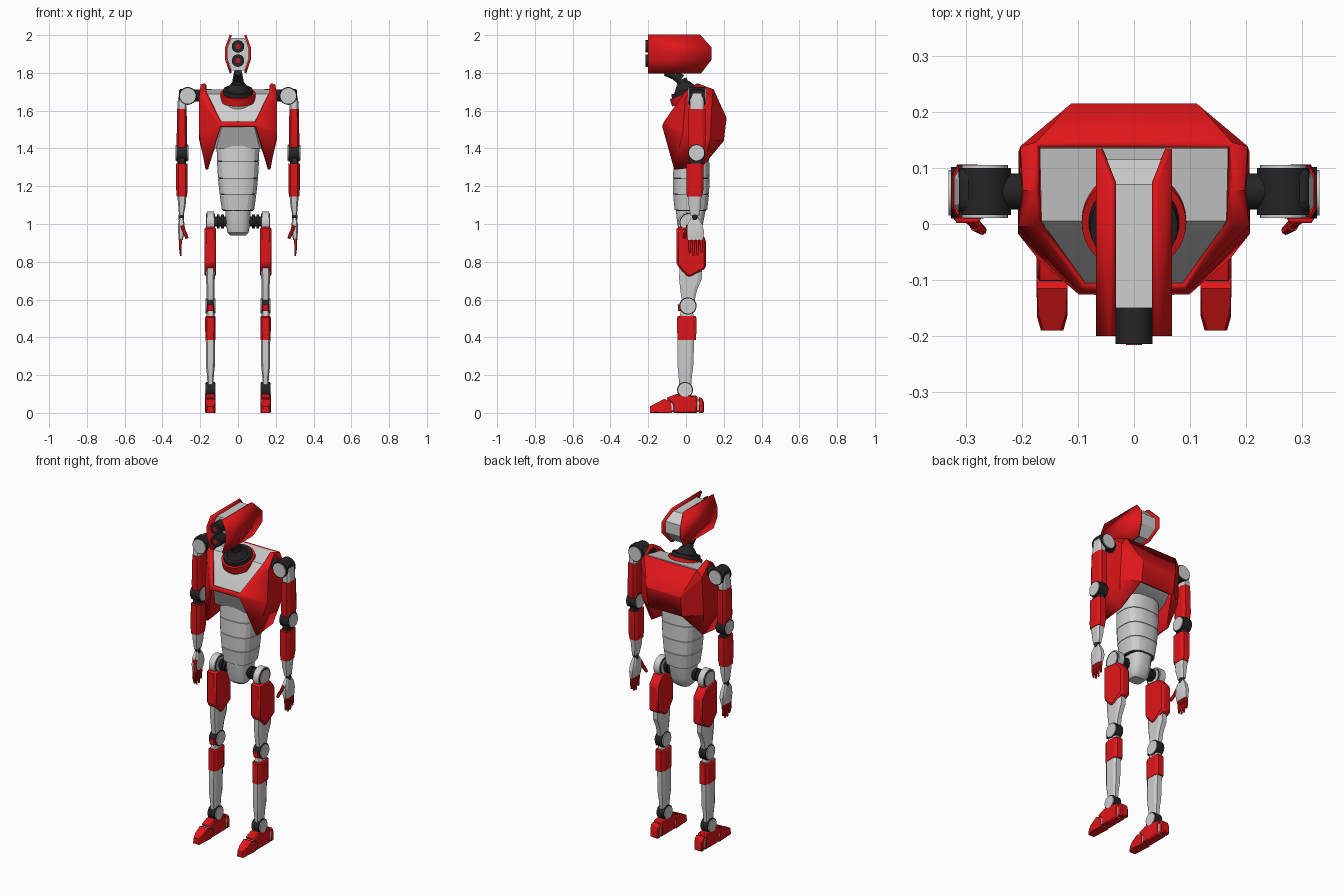
import bpy, bmesh, math
from mathutils import Vector, Matrix

if "Cube" in bpy.data.objects:
    bpy.data.objects.remove(bpy.data.objects["Cube"])


def material(name, r, g, b):
    m = bpy.data.materials.new(name)
    m.diffuse_color = (r, g, b, 1)
    m.use_nodes = True
    m.node_tree.nodes["Principled BSDF"].inputs["Base Color"].default_value = m.diffuse_color
    return m


RED = material("red", 0.74, 0.008, 0.01)
WHITE = material("light_grey", 0.62, 0.62, 0.62)
BLACK = material("black", 0.018, 0.018, 0.02)
LENS = material("lens_red", 0.5, 0.01, 0.015)


def finish(bm, name, mat, mirror=False, bevel=0, thick=0, smooth=30):
    bmesh.ops.recalc_face_normals(bm, faces=bm.faces[:])
    me = bpy.data.meshes.new(name)
    bm.to_mesh(me)
    bm.free()
    me.materials.append(mat)
    for p in me.polygons:
        p.use_smooth = True
    me.set_sharp_from_angle(angle=math.radians(smooth))
    ob = bpy.data.objects.new(name, me)
    bpy.context.collection.objects.link(ob)
    if mirror:
        ob.modifiers.new("mirror", 'MIRROR').merge_threshold = 0.0005
    if thick:
        s = ob.modifiers.new("thickness", 'SOLIDIFY')
        s.thickness, s.offset = thick, 0
    if bevel:
        b = ob.modifiers.new("bevel", 'BEVEL')
        b.width, b.segments, b.limit_method = bevel, 1, 'ANGLE'
    return ob


def loft(name, mat, secs, n=8, p=4, mirror=True, smooth=20):
    """Rounded-box rings (x, y, z, half_x, half_y) joined upward."""
    bm = bmesh.new()
    k = math.cos(math.pi / n) ** (2 / p)
    rings = []
    for x, y, z, hx, hy in secs:
        ring = []
        for i in range(n):
            a = (i + 0.5) * math.tau / n
            c, s = math.cos(a), math.sin(a)
            ring.append(bm.verts.new((x + hx * math.copysign(abs(c) ** (2 / p), c) / k,
                                      y + hy * math.copysign(abs(s) ** (2 / p), s) / k, z)))
        rings.append(ring)
    for r, q in zip(rings, rings[1:]):
        for i in range(n):
            j = (i + 1) % n
            bm.faces.new((r[i], r[j], q[j], q[i]))
    bm.faces.new(rings[0])
    bm.faces.new(rings[-1])
    return finish(bm, name, mat, mirror, smooth=smooth)


def prism(name, mat, prof, x0, x1, mirror=True, bevel=0.006):
    """Side profile of (y, z) points extruded along x."""
    bm = bmesh.new()
    f = bm.faces.new([bm.verts.new((x0, y, z)) for y, z in prof])
    r = bmesh.ops.extrude_face_region(bm, geom=[f])
    vs = [v for v in r["geom"] if isinstance(v, bmesh.types.BMVert)]
    bmesh.ops.translate(bm, verts=vs, vec=(x1 - x0, 0, 0))
    return finish(bm, name, mat, mirror, bevel)


def cyl(name, mat, a, b, r, r2=None, mirror=True, n=28):
    """Cylinder or cone from point a to point b."""
    a, b = Vector(a), Vector(b)
    bm = bmesh.new()
    rot = (b - a).to_track_quat('Z', 'Y').to_matrix().to_4x4()
    bmesh.ops.create_cone(bm, cap_ends=True, segments=n, radius1=r, radius2=r if r2 is None else r2,
                          depth=(b - a).length, matrix=Matrix.Translation((a + b) / 2) @ rot)
    return finish(bm, name, mat, mirror)


def hull(name, mat, pts, mirror_pts=True, bevel=0.0):
    bm = bmesh.new()
    for x, y, z in pts:
        bm.verts.new((x, y, z))
        if mirror_pts:
            bm.verts.new((-x, y, z))
    bmesh.ops.convex_hull(bm, input=bm.verts[:])
    return finish(bm, name, mat, False, bevel)


def joint(name, c, axis, r, half, body=BLACK):
    """Drum with a pale cap on both ends."""
    c, d = Vector(c), Vector(axis)
    cyl(name + "_drum", body, c - d * half, c + d * half, r)
    if body is WHITE:
        cyl(name + "_ring", BLACK, c - d * (half + .002), c + d * (half + .002), r * .88)
    cyl(name + "_cap", WHITE, c - d * (half + .005), c + d * (half + .005), r * (.78 if body is WHITE else .88))


# head: two bent side plates around a pale core, with two cameras in front
V = [(.038, -.2, 2.0), (.038, .075, 2.0), (.062, .135, 1.935), (.062, -.2, 1.935),
     (.062, .135, 1.87), (.062, -.2, 1.87), (.038, .08, 1.8), (.038, -.2, 1.8)]
bm = bmesh.new()
v = [bm.verts.new(c) for c in V]
for f in ((0, 1, 2, 3), (3, 2, 4, 5), (5, 4, 6, 7)):
    bm.faces.new([v[i] for i in f])
finish(bm, "head_side_plate", RED, True, thick=.012)
hull("head_core", WHITE, [(x, y, z) for x, z, yb in
     ((.034, 1.985, .07), (.055, 1.935, .115), (.055, 1.87, .115), (.034, 1.812, .075)) for y in (-.15, yb)])
for z in (1.94, 1.865):
    cyl("camera", BLACK, (0, -.14, z), (0, -.214, z), .033, mirror=False)
    cyl("camera_lens", LENS, (0, -.2, z), (0, -.2155, z), .014, mirror=False)

# neck: curved stalk, tilted turntable and red collar
path = [(0, -.11, 1.805), (0, -.06, 1.787), (0, -.025, 1.765), (0, -.01, 1.73), (0, -.005, 1.69)]
for i, (a, b) in enumerate(zip(path, path[1:])):
    cyl("neck_stalk", BLACK, a, b, .02 + .004 * i, .024 + .004 * i, mirror=False)
up, base = Vector((0, -.34, .94)), Vector((0, .012, 1.665))
for nm, m, lo, hi, r, r2 in (("neck_base", WHITE, -.08, .0, .075, .085), ("collar", RED, -.012, .03, .095, .093),
                             ("turntable", BLACK, .0, .05, .085, .078), ("neck_cone", BLACK, .05, .085, .06, .035)):
    cyl(nm, m, base + up * lo, base + up * hi, r, r2, mirror=False, n=36)

# chest: red faceted shell over a pale core
P = dict(p0=(.172, .06, 1.74), p1=(.17, 0, 1.70), p2=(.09, -.11, 1.54), q0=(.192, .06, 1.735),
         q1=(.2, .0, 1.67), q2=(.095, -.12, 1.515), s=(.2, -.015, 1.48), j=(.165, -.06, 1.288),
         b0=(.172, .14, 1.71), b1=(.197, .135, 1.67), l=(.11, .208, 1.56), m=(.11, .193, 1.44),
         u=(.2, .125, 1.45), k=(.165, .085, 1.305))
bm = bmesh.new()
vs = {n: bm.verts.new(c) for n, c in P.items()}
for n in ("p2", "q2", "b0", "l", "m"):
    vs[n + "c"] = bm.verts.new((0,) + P[n][1:])
for f in ("p1 p2 q2 s q1", "q2 j s", "p0 p1 q1 q0", "b0 p0 q0 b1", "q0 q1 s u b1", "s j k u", "b0 b1 l",
          "b1 u m l", "u k m", "b0 l lc b0c", "l m mc lc", "p2 q2 q2c p2c"):
    bm.faces.new([vs[n] for n in f.split()])
finish(bm, "chest_shell", RED, True, thick=.014, smooth=15)
hull("chest_core", WHITE, [(.168, .135, 1.712), (.165, .005, 1.688), (.086, -.106, 1.537), (.086, -.11, 1.515),
                           (.115, -.055, 1.40), (.14, .02, 1.40), (.12, .12, 1.42), (.1, .18, 1.45), (.1, .19, 1.56)])

# abdomen: stacked pale bands over a dark core
W = [(1.43, .114, .03, .09), (1.33, .111, .029, .094), (1.24, .106, .028, .097),
     (1.155, .097, .027, .095), (1.07, .085, .026, .086)]
for (z0, a0, y0, b0), (z1, a1, y1, b1) in zip(W, W[1:]):
    loft("abdomen_band", WHITE, [(0, y1, z1 + .003, a1, b1), (0, y0, z0, a0, b0)], 20, 2.8, False)
loft("abdomen_core", BLACK, [(0, y, z, a - .006, b - .006) for z, a, y, b in reversed(W)], 20, 2.8, False)
loft("pelvis", WHITE, [(0, .02, .938, .04, .035), (0, .02, .955, .056, .055), (0, .022, 1.0, .064, .068),
                       (0, .025, 1.08, .066, .08)], 16, 3, False, 35)

# arms
AX, AY = .297, .058
cyl("shoulder_axle", BLACK, (.18, AY, 1.68), (.25, AY, 1.68), .032)
joint("shoulder", (.266, AY, 1.678), (0, 1, 0), .047, .042)
prism("shoulder_yoke", BLACK, [(.02, 1.65), (.02, 1.705), (.035, 1.715), (.085, 1.715), (.1, 1.705), (.1, 1.65)],
      .27, .312)
loft("upper_arm_top", WHITE, [(AX, AY, 1.59, .024, .038), (AX, AY, 1.64, .024, .038), (.294, AY, 1.69, .018, .034)])
loft("upper_arm", RED, [(AX, AY, 1.405, .027, .042), (AX, AY, 1.44, .028, .048), (AX, AY, 1.61, .025, .044)])
joint("elbow", (AX, .056, 1.377), (1, 0, 0), .046, .029)
loft("elbow_link", BLACK, [(AX, .052, 1.31, .022, .034), (AX, .056, 1.42, .024, .036)])
loft("forearm", RED, [(AX, .045, 1.145, .027, .04), (AX, .047, 1.18, .03, .045), (AX, .048, 1.32, .03, .044)])
loft("wrist", WHITE, [(.3, .047, 1.045, .012, .024), (AX, .046, 1.10, .02, .032), (AX, .046, 1.15, .024, .036)])
cyl("wrist_ball", BLACK, (.3, .047, 1.02), (.3, .047, 1.05), .015)
loft("palm", WHITE, [(.303, .05, .915, .011, .04), (.3, .05, .96, .017, .046), (.3, .047, 1.0, .017, .038),
                     (.3, .047, 1.032, .01, .02)])
for i, tip in enumerate((.845, .83, .832, .85)):
    y = .018 + i * .021
    loft("finger", RED, [(.303, y + .002, tip, .004, .005), (.306, y, .88, .007, .008), (.303, y, .925, .008, .009)])
hull_pts = [(.295, .012, .99), (.283, -.002, .955), (.27, -.012, .925)]
for a, b in zip(hull_pts, hull_pts[1:]):
    cyl("thumb", RED, a, b, .011, .008, n=8)

# legs
LX = .146
cyl("hip_axle", BLACK, (.05, .015, 1.013), (.13, .015, 1.013), .026)
for x in (.082, .105):
    cyl("hip_axle_ring", BLACK, (x - .007, .015, 1.013), (x + .007, .015, 1.013), .036)
joint("hip", (LX, .015, 1.008), (1, 0, 0), .057, .019, WHITE)
prism("thigh_shell", RED, [(-.05, .985), (-.05, .785), (.005, .72), (.03, .722), (.105, .765), (.105, .92), (.06, .975)],
      .116, .177, bevel=.01)
loft("thigh_lower", WHITE, [(LX, .012, .585, .02, .032), (LX, .014, .65, .021, .044), (LX, .024, .71, .023, .06),
                            (LX, .025, .8, .024, .06)])
joint("knee", (LX, .01, .566), (1, 0, 0), .046, .022)
loft("knee_guard", RED, [(LX, -.008, .54, .02, .034), (LX, -.008, .575, .022, .036)])
loft("knee_link", WHITE, [(LX, .004, .50, .023, .038), (LX, .004, .55, .018, .03)])
loft("shin_guard", RED, [(LX, .004, .385, .027, .05), (LX, .004, .505, .028, .051), (LX, .004, .512, .024, .046)])
loft("shin", WHITE, [(LX, -.004, .13, .015, .03), (LX, -.004, .20, .018, .036), (LX, -.003, .24, .023, .041),
                     (LX, 0, .40, .025, .044)])
joint("ankle", (LX, -.005, .122), (1, 0, 0), .042, .023)

# feet: toe, middle and heel pieces with a pale sole block showing in the gaps
hull_toe = [(LX + sx * w, y, z) for sx in (-1, 1) for w, y, z in
            ((.027, -.075, .004), (.027, -.115, .074), (.028, -.08, .06), (.02, -.19, .0), (.015, -.19, .035),
             (.027, -.165, .004), (.025, -.16, .05), (.027, -.075, .0))]
for sx, side in ((1, "left"), (-1, "right")):
    hull("toe_" + side, RED, [(x * sx, y, z) for x, y, z in hull_toe], False)
prism("foot_middle", RED, [(-.069, 0), (-.069, .045), (-.106, .079), (-.05, .1), (.06, .09), (.06, 0)], .118, .174)
prism("heel", RED, [(.066, 0), (.066, .086), (.088, .076), (.096, .05), (.096, 0)], .119, .173)
prism("foot_core", WHITE, [(-.12, .006), (-.12, .06), (-.1, .07), (.08, .07), (.08, .006)], .122, .17)
